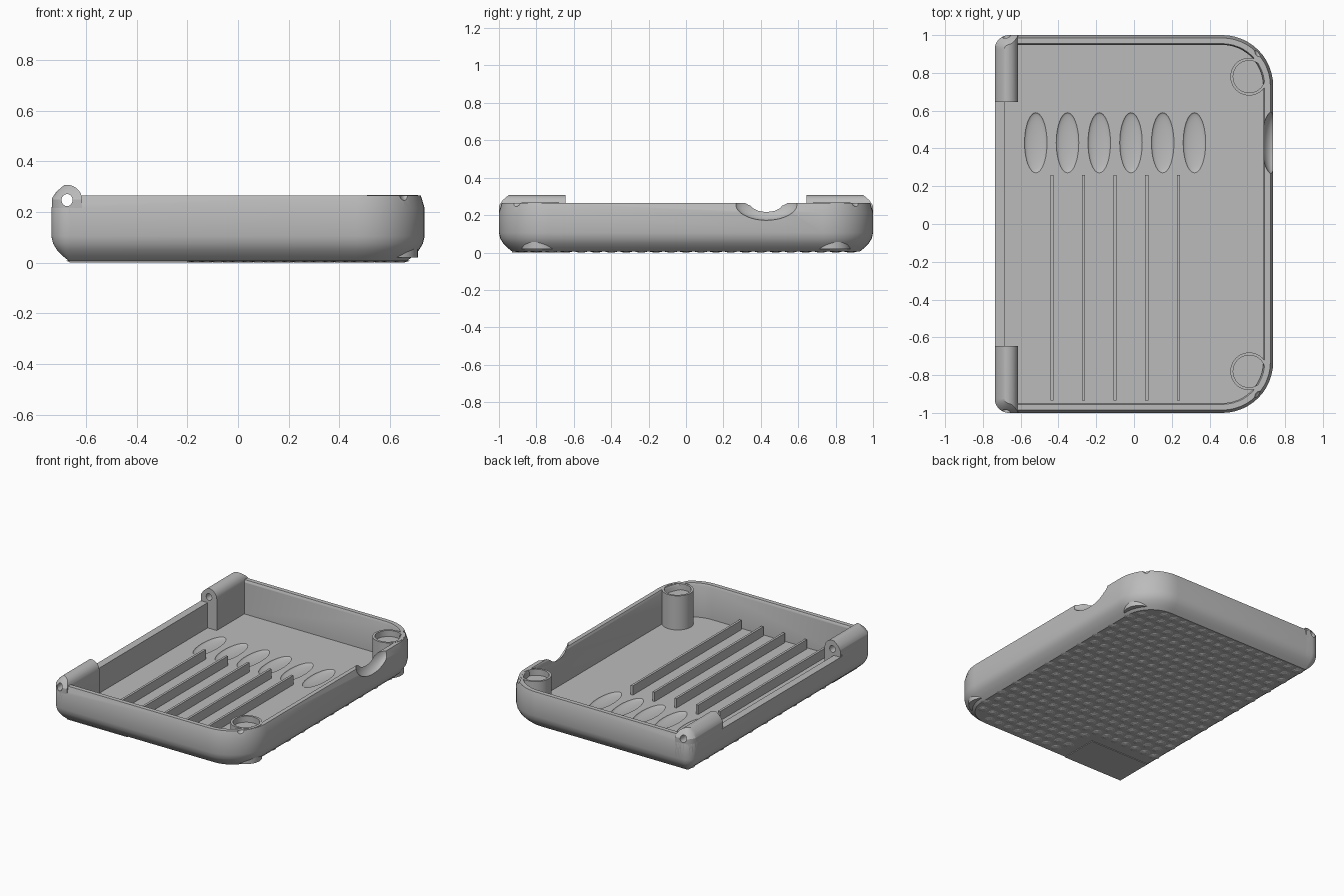
import bpy, bmesh, math
from mathutils import Matrix

cube = bpy.data.objects.get("Cube")
if cube:
    bpy.data.objects.remove(cube, do_unlink=True)

grey = bpy.data.materials.new("mid_grey_plastic")
grey.use_nodes = True
COLOUR = (0.5, 0.5, 0.5, 1)
grey.diffuse_color = COLOUR
grey.node_tree.nodes["Principled BSDF"].inputs["Base Color"].default_value = COLOUR

HX, HY, RIM, FLOOR = 0.737, 1.0, 0.265, 0.03


def finish(name, bm, smooth=False):
    bmesh.ops.recalc_face_normals(bm, faces=bm.faces)
    mesh = bpy.data.meshes.new(name)
    bm.to_mesh(mesh)
    bm.free()
    mesh.materials.append(grey)
    ob = bpy.data.objects.new(name, mesh)
    bpy.context.collection.objects.link(ob)
    if smooth:
        shade(ob)
    return ob


def shade(ob):
    bpy.ops.object.select_all(action='DESELECT')
    ob.select_set(True)
    bpy.context.view_layer.objects.active = ob
    bpy.ops.object.shade_smooth_by_angle(angle=math.radians(32))


def outline(inset):
    """Footprint with wide right corners and tight left corners."""
    pts = []
    for sx, sy, start, rad in ((1, 1, 0, 0.27), (-1, 1, 90, 0.075),
                               (-1, -1, 180, 0.075), (1, -1, 270, 0.27)):
        r = max(rad - inset, 0.004)
        cx, cy = sx * (HX - inset - r), sy * (HY - inset - r)
        for i in range(13):
            a = math.radians(start + i * 7.5)
            pts.append((cx + r * math.cos(a), cy + r * math.sin(a)))
    return pts


def loft(name, stations):
    """Closed solid through (inset, z) stations of the footprint."""
    bm = bmesh.new()
    rings = [[bm.verts.new((x, y, z)) for x, y in outline(d)] for d, z in stations]
    for a, b in zip(rings, rings[1:]):
        for i in range(len(a)):
            j = (i + 1) % len(a)
            bm.faces.new((a[i], a[j], b[j], b[i]))
    bm.faces.new(rings[0][::-1])
    bm.faces.new(rings[-1])
    return finish(name, bm)


def box(name, lo, hi):
    bm = bmesh.new()
    bmesh.ops.create_cube(bm, size=1)
    for v in bm.verts:
        v.co = [l + (c + 0.5) * (h - l) for c, l, h in zip(v.co, lo, hi)]
    return finish(name, bm)


def ellipsoid(name, centre, radii):
    bm = bmesh.new()
    bmesh.ops.create_uvsphere(bm, u_segments=40, v_segments=20, radius=1)
    bmesh.ops.transform(bm, verts=bm.verts,
                        matrix=Matrix.Translation(centre) @ Matrix.Diagonal((*radii, 1)))
    return finish(name, bm)


def prism_y(name, profile, y0, y1):
    bm = bmesh.new()
    face = bm.faces.new([bm.verts.new((x, y0, z)) for x, z in profile])
    ext = bmesh.ops.extrude_face_region(bm, geom=[face])
    for v in ext["geom"]:
        if isinstance(v, bmesh.types.BMVert):
            v.co.y = y1
    return finish(name, bm)


def boolean(ob, cutter, op='DIFFERENCE'):
    cutter.hide_render = True
    mod = ob.modifiers.new("cut", 'BOOLEAN')
    mod.operation, mod.object, mod.solver = op, cutter, 'EXACT'
    bpy.context.view_layer.objects.active = ob
    bpy.ops.object.modifier_apply(modifier=mod.name)
    bpy.data.objects.remove(cutter, do_unlink=True)


# Rounded lower and upper edges shared by the tray and the hinge knuckles
lower = [(0.07, 0.006), (0.045, 0.026), (0.022, 0.05), (0.007, 0.075), (0, 0.105)]
tray = loft("tray", lower + [(0, 0.215), (0.015, RIM), (0.045, RIM),
                             (0.052, 0.25), (0.052, FLOOR)])

# Lowered left wall, finger scoop, rim nicks and floor dimples
boolean(tray, box("cutter", (-0.8, -0.66, 0.205), (-0.6, 0.66, 0.4)))
boolean(tray, ellipsoid("cutter", (0.74, 0.43, 0.267), (0.065, 0.17, 0.095)))
for s in (-1, 1):
    boolean(tray, ellipsoid("cutter", (0.662, s * 0.925, 0.267), (0.024, 0.04, 0.024)))
for i in range(6):
    boolean(tray, ellipsoid("cutter", (-0.52 + 0.168 * i, 0.43, FLOOR + 0.001),
                            (0.06, 0.16, 0.017)))

# Hinge knuckles, clipped to the rounded outside of the tray
cx, cz, r = -0.675, 0.247, 0.06
barrel = [(cx + r * math.cos(a), cz + r * math.sin(a))
          for a in [math.pi * i / 16 for i in range(17)]]
for s, side in ((-1, "front"), (1, "back")):
    knuckle = prism_y(side + "_hinge_knuckle",
                      [(cx + r, 0.02)] + barrel + [(-0.735, 0.02)], s * 0.645, s * 1.0)
    boolean(knuckle, loft("cutter", lower + [(0, 0.25), (0.02, 0.28), (0.055, 0.31)]),
            'INTERSECT')
    for ob in (knuckle, tray):
        pin = [(cx + 0.022 * math.cos(i * math.pi / 8), cz + 0.024 * math.sin(i * math.pi / 8))
               for i in range(16)]
        boolean(ob, prism_y("cutter", pin, s * 0.6, s * 1.1))
    shade(knuckle)
shade(tray)

# Corner posts with a recessed top
for s, side in ((-1, "front"), (1, "back")):
    bm = bmesh.new()
    rings = [[bm.verts.new((0.61 + q * math.cos(i * math.pi / 20),
                            s * 0.78 + q * math.sin(i * math.pi / 20), z))
              for i in range(40)]
             for q, z in ((0.1, 0.02), (0.1, 0.267), (0.085, 0.267), (0.085, 0.225))]
    for a, b in zip(rings, rings[1:]):
        for i in range(40):
            j = (i + 1) % 40
            bm.faces.new((a[i], a[j], b[j], b[i]))
    bm.faces.new(rings[0][::-1])
    bm.faces.new(rings[-1])
    finish(side + "_post", bm, smooth=True)

# Long floor ribs
for i in range(5):
    x = -0.435 + 0.1675 * i
    box(f"floor_rib_{i + 1}", (x - 0.008, -0.935, 0.02), (x + 0.008, 0.26, 0.095))

# Grip studs on the underside, leaving room for a plain plate
bm = bmesh.new()
for row in range(23):
    y = -0.88 + row * 0.08
    for col in range(17):
        x = -0.64 + col * 0.08 - 0.04 * (row % 2)
        on_plate = x < -0.15 and y < -0.62
        off_corner = x > 0.5 and abs(y) > 0.78 and math.hypot(x - 0.46, abs(y) - 0.73) > 0.16
        if on_plate or off_corner or abs(x) > 0.65:
            continue
        for r1, r2, z in ((0.038, 0.03, 0.0055), (0.026, 0.016, 0.002)):
            bmesh.ops.create_cone(bm, cap_ends=True, segments=12, radius1=r2, radius2=r1,
                                  depth=0.004, matrix=Matrix.Translation((x, y, z)))
finish("grip_studs", bm)
box("underside_plate", (-0.665, -0.93, 0.001), (-0.2, -0.66, 0.009))
